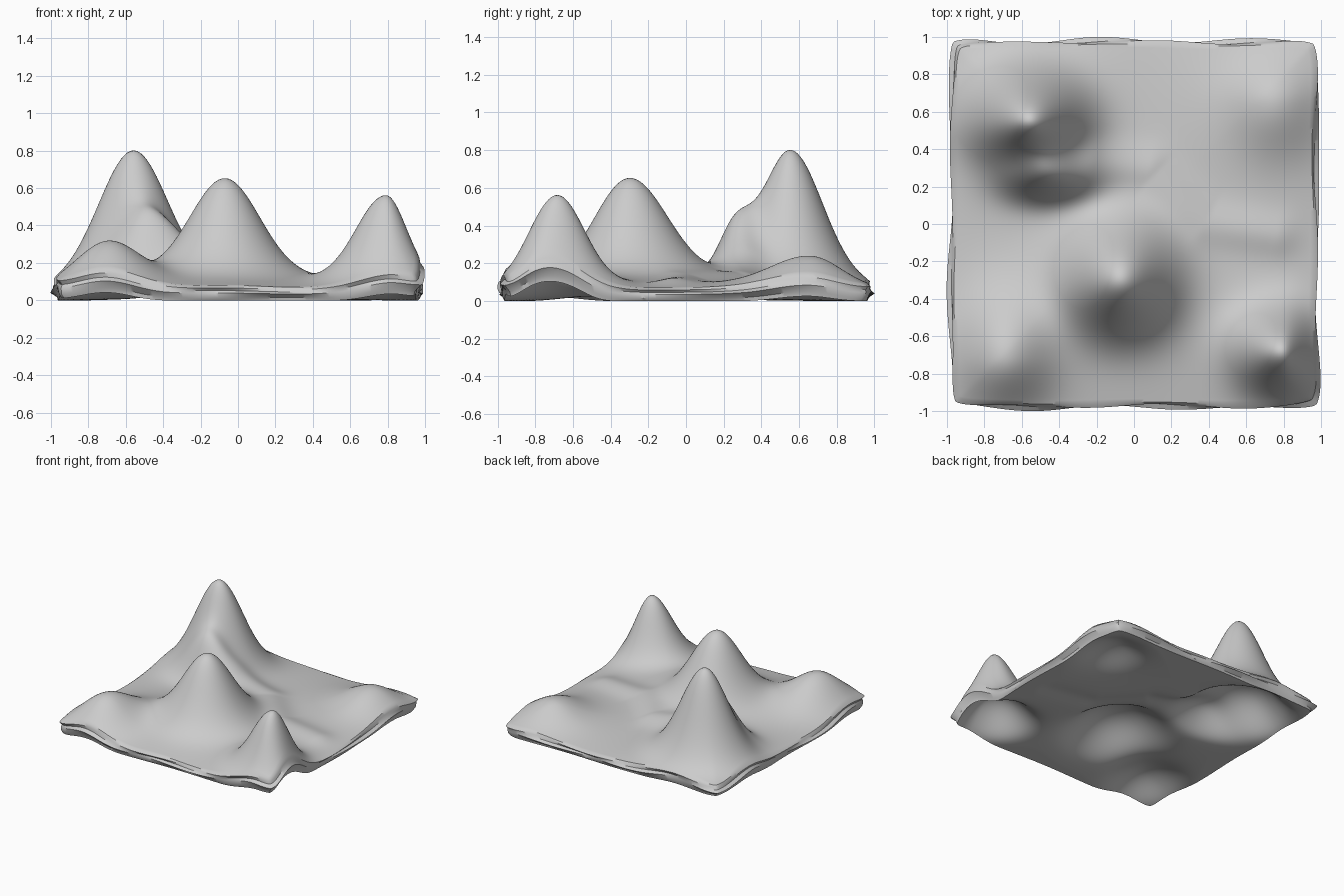
import bpy, bmesh
from math import exp, sin, hypot, copysign, log

if "Cube" in bpy.data.objects:
    bpy.data.objects.remove(bpy.data.objects["Cube"])

N = 110       # grid cells per side
EDGE = 0.957  # half width of the slab rim

# Hills: x, y, height, spread left, right, front, back
HILLS = [
    (-0.56, 0.555, 0.70, 0.18, 0.18, 0.145, 0.165),
    (-0.46, 0.26, 0.26, 0.15, 0.17, 0.085, 0.09),
    (-0.07, -0.30, 0.56, 0.185, 0.185, 0.185, 0.20),
    (0.79, -0.68, 0.475, 0.155, 0.105, 0.14, 0.14),
    (0.95, -0.80, 0.06, 0.08, 0.10, 0.09, 0.10),
    (-0.69, -0.72, 0.23, 0.17, 0.17, 0.18, 0.22),
    (0.76, 0.65, 0.16, 0.17, 0.17, 0.20, 0.16),
]
# Low ridges: start, end, height, width
RIDGES = [
    ((-0.2, 0.34), (0.08, 0.30), 0.035, 0.11),
    ((0.08, 0.30), (0.38, 0.0), 0.03, 0.11),
    ((0.38, 0.0), (0.76, -0.06), 0.03, 0.11),
]


def segment_distance(x, y, a, b):
    dx, dy = b[0] - a[0], b[1] - a[1]
    t = ((x - a[0]) * dx + (y - a[1]) * dy) / (dx * dx + dy * dy)
    t = min(1, max(0, t))
    return hypot(x - a[0] - t * dx, y - a[1] - t * dy)


def top_height(x, y):
    e = min(1.0, max(abs(x), abs(y)) / EDGE)
    z = 0.065 + 0.03 * (1 - e ** 4)
    for hx, hy, h, left, right, front, back in HILLS:
        sx = left if x < hx else right
        sy = front if y < hy else back
        q = ((x - hx) / sx) ** 2 + ((y - hy) / sy) ** 2
        z += h * (0.9 * exp(-q / 2) + 0.1 * exp(-q / 6))
    z += max(h * exp(-(segment_distance(x, y, a, b) / w) ** 2) for a, b, h, w in RIDGES)
    return z + 0.005 * sin(7 * x + 2) * sin(6 * y + 1)


def bottom_height(x, y):
    # underside has shallow hollows below the hills, flat under the plains
    d = top_height(x, y) - 0.12
    d = max(0.0, 0.025 * log(1 + exp(d / 0.025)) - 0.008)
    return 0.3 * (1 - exp(-d / 0.3))


def plan(u, v):
    # square with rounded corners and slightly wavy borders
    k = 1 - 0.024 * abs(u * v) ** 16
    x = EDGE * u * k
    y = EDGE * v * k
    x += copysign(abs(u) ** 10, u) * 0.006 * sin(7 * v + 2 * u)
    y += copysign(abs(v) ** 10, v) * 0.006 * sin(6 * u + 2 * v)
    return x, y


bm = bmesh.new()


def sheet(height):
    rows = []
    for j in range(N + 1):
        row = []
        for i in range(N + 1):
            x, y = plan(2 * i / N - 1, 2 * j / N - 1)
            row.append(bm.verts.new((x, y, height(x, y))))
        rows.append(row)
    for j in range(N):
        for i in range(N):
            bm.faces.new((rows[j][i], rows[j][i + 1], rows[j + 1][i + 1], rows[j + 1][i]))
    return rows


def border(r):
    return (r[0][:-1] + [row[-1] for row in r[:-1]]
            + r[-1][:0:-1] + [row[0] for row in r[:0:-1]])


# Terrain surface and hollow underside
upper = border(sheet(top_height))
lower = border(sheet(bottom_height))

# Layered rocky side band
rings = [upper]
for t, out in ((0.18, 0.016), (0.36, 0.012), (0.52, 0.026), (0.8, 0.008)):
    ring = []
    for a, b in zip(upper, lower):
        p = a.co.lerp(b.co, t)
        m = max(abs(p.x), abs(p.y))
        o = out * (1 + 0.5 * sin(8 * p.x + 5 * p.y + 9 * t))
        p.x += copysign(o * abs(p.x / m) ** 16, p.x)
        p.y += copysign(o * abs(p.y / m) ** 16, p.y)
        ring.append(bm.verts.new(p))
    rings.append(ring)
rings.append(lower)
for r0, r1 in zip(rings, rings[1:]):
    n = len(r0)
    for i in range(n):
        k = (i + 1) % n
        bm.faces.new((r0[i], r0[k], r1[k], r1[i]))

bmesh.ops.recalc_face_normals(bm, faces=bm.faces)
mesh = bpy.data.meshes.new("mountain_terrain")
bm.to_mesh(mesh)
bm.free()
terrain = bpy.data.objects.new("mountain_terrain", mesh)
bpy.context.collection.objects.link(terrain)
bpy.context.view_layer.objects.active = terrain
terrain.select_set(True)
bpy.ops.object.shade_smooth_by_angle(angle=0.6)
